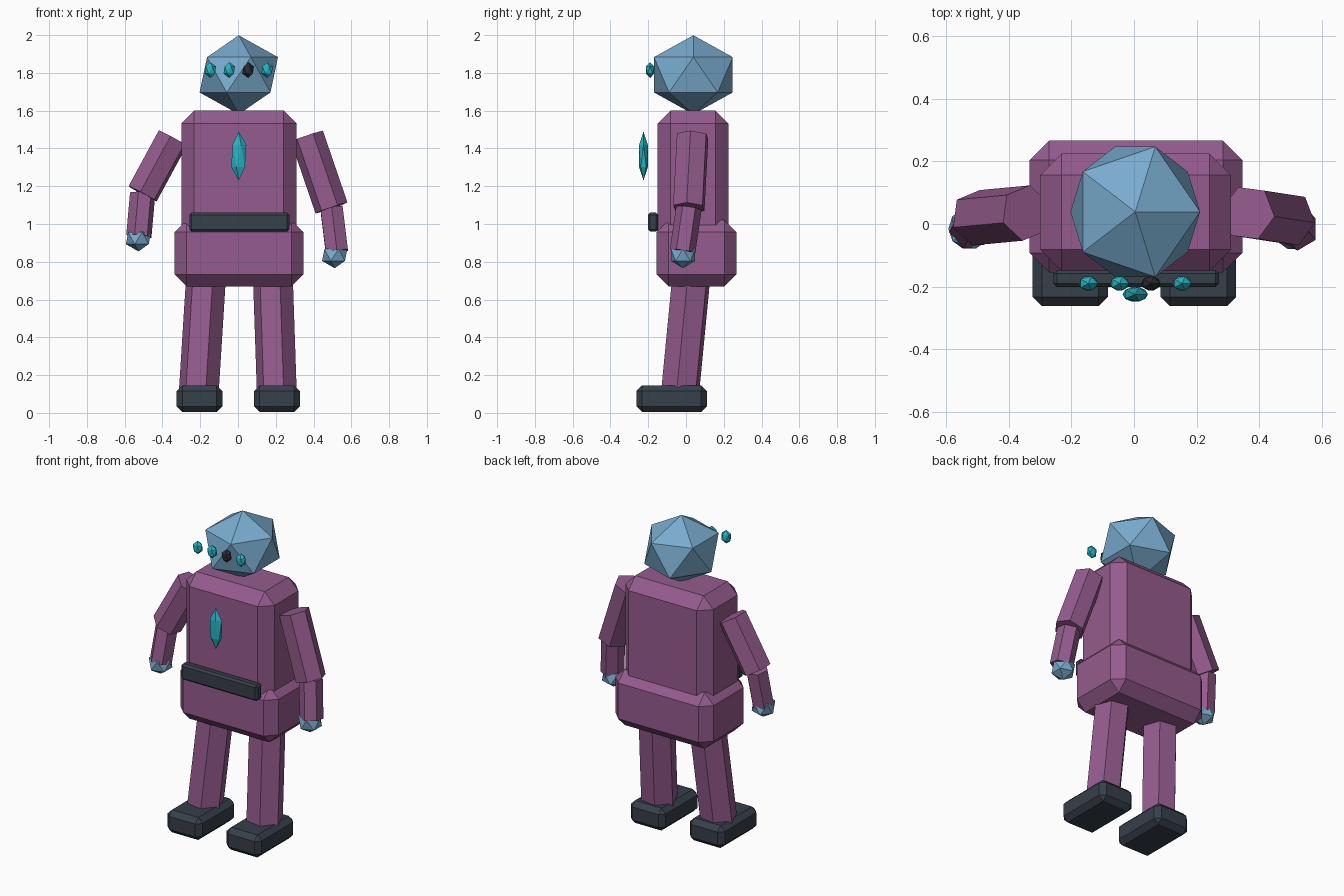
import bpy, bmesh
from math import radians
from mathutils import Vector, Matrix

cube = bpy.data.objects.get("Cube")
if cube:
    bpy.data.objects.remove(cube, do_unlink=True)


def material(name, rgb):
    m = bpy.data.materials.new(name)
    m.use_nodes = True
    m.diffuse_color = (*rgb, 1)
    m.node_tree.nodes["Principled BSDF"].inputs["Base Color"].default_value = (*rgb, 1)
    return m


PLUM = material("plum", (0.30, 0.105, 0.27))
SKY = material("sky blue", (0.19, 0.41, 0.62))
CYAN = material("cyan", (0.02, 0.46, 0.55))
SLATE = material("slate", (0.037, 0.05, 0.068))
BLACK = material("charcoal", (0.022, 0.026, 0.033))


def finish(bm, name, mat):
    mesh = bpy.data.meshes.new(name)
    bm.to_mesh(mesh)
    bm.free()
    mesh.materials.append(mat)
    obj = bpy.data.objects.new(name, mesh)
    bpy.context.collection.objects.link(obj)


def block(name, low, high, chamfer, mat):
    """Box between two corners with every edge chamfered."""
    low, high = Vector(low), Vector(high)
    bm = bmesh.new()
    bmesh.ops.create_cube(bm, size=1)
    bmesh.ops.transform(bm, verts=bm.verts, matrix=Matrix.LocRotScale(
        (low + high) / 2, None, high - low))
    bmesh.ops.bevel(bm, geom=bm.edges[:], offset=chamfer, segments=1,
                    profile=0.5, affect='EDGES')
    finish(bm, name, mat)


def gem(name, centre, radii, mat):
    """Stretched icosahedron."""
    bm = bmesh.new()
    bmesh.ops.create_icosphere(bm, subdivisions=1, radius=1, matrix=Matrix.LocRotScale(
        Vector(centre), None, Vector(radii)))
    finish(bm, name, mat)


def limb(name, start, end, radius, spin, mat):
    """Six-sided prism from start to end."""
    start, end = Vector(start), Vector(end)
    axis = end - start
    turn = Vector((0, 0, 1)).rotation_difference(axis).to_matrix().to_4x4()
    bm = bmesh.new()
    bmesh.ops.create_cone(bm, cap_ends=True, segments=6, radius1=radius,
                          radius2=radius, depth=axis.length,
                          matrix=Matrix.Translation((start + end) / 2) @ turn
                          @ Matrix.Rotation(radians(spin), 4, 'Z'))
    finish(bm, name, mat)


# Body
block("torso", (-0.30, -0.15, 0.88), (0.31, 0.225, 1.60), 0.068, PLUM)
block("hips", (-0.335, -0.155, 0.67), (0.347, 0.267, 1.02), 0.063, PLUM)
block("belt", (-0.258, -0.202, 0.96), (0.272, -0.147, 1.06), 0.012, SLATE)
gem("chest_gem", (0.004, -0.225, 1.36), (0.045, 0.027, 0.13), CYAN)

# Head and row of eyes
gem("head", (0.004, 0.039, 1.79), (0.232, 0.245, 0.209), SKY)
for i in range(4):
    gem(f"eye_{i + 1}", (-0.146 + 0.1 * i, -0.19, 1.815), (0.034, 0.026, 0.042),
        BLACK if i == 2 else CYAN)

# Legs and feet
limb("right_leg", (-0.207, -0.03, 0.12), (-0.168, 0.03, 0.74), 0.107, 20, PLUM)
limb("left_leg", (0.205, -0.03, 0.12), (0.184, 0.03, 0.74), 0.107, 20, PLUM)
for side, x in (("right", -0.204), ("left", 0.206)):
    block(side + "_foot", (x - 0.121, -0.263, 0.005), (x + 0.121, 0.11, 0.146), 0.03, SLATE)

# Arms: shoulder, elbow, wrist, hand
ARMS = {
    "right": ((-0.345, 0.035, 1.455), (-0.505, 0.02, 1.16), (-0.525, -0.015, 0.935), (-0.527, -0.015, 0.925)),
    "left": ((0.365, 0.035, 1.465), (0.495, 0.015, 1.085), (0.523, -0.018, 0.855), (0.512, -0.016, 0.836)),
}
for side, (shoulder, elbow, wrist, hand) in ARMS.items():
    limb(side + "_upper_arm", shoulder, elbow, 0.09, 20, PLUM)
    limb(side + "_forearm", elbow, wrist, 0.068, 20, PLUM)
    gem(side + "_hand", hand, (0.075, 0.075, 0.07), SKY)
